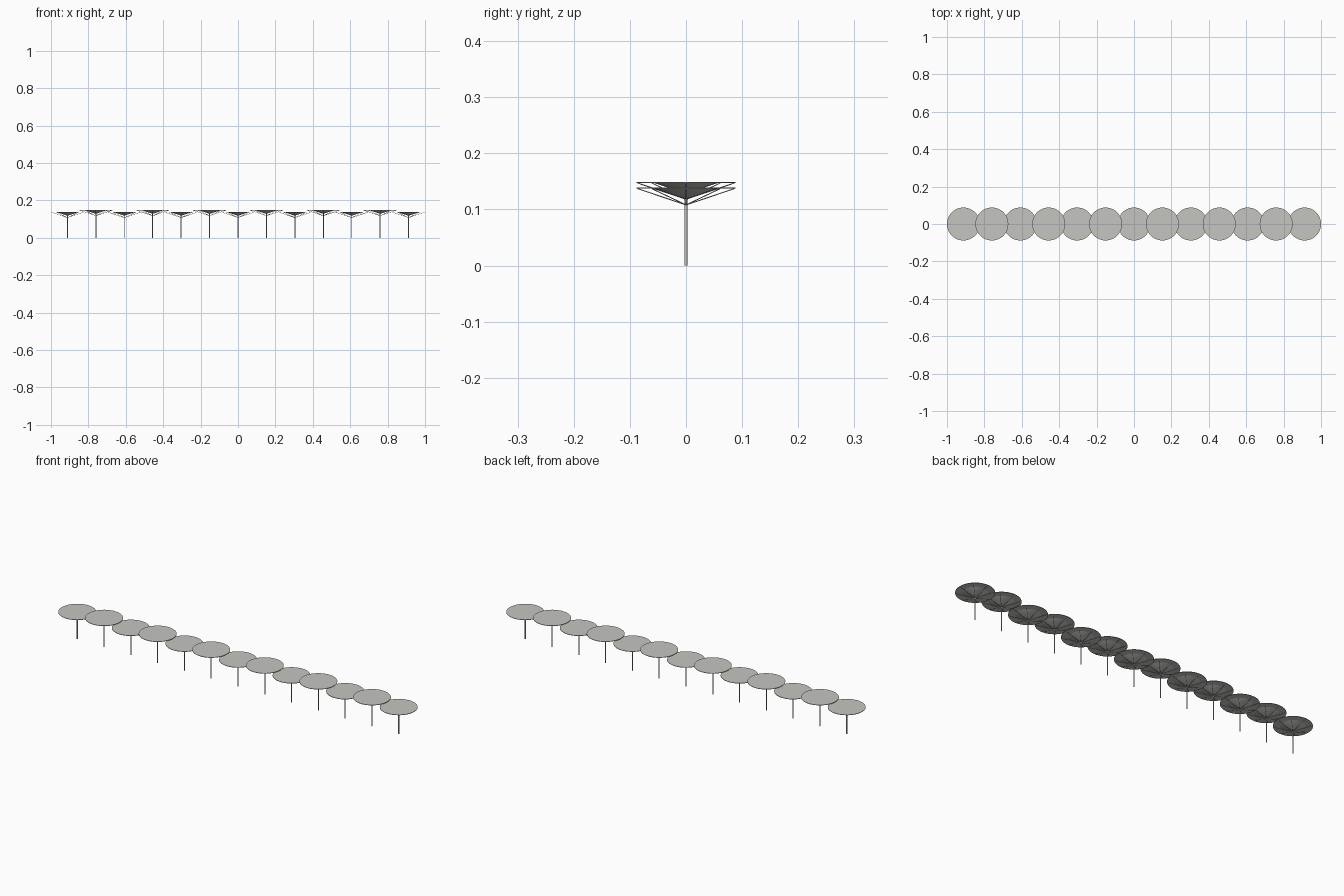
import bpy
import math
from mathutils import Vector

cube = bpy.data.objects.get("Cube")
if cube:
    bpy.data.objects.remove(cube, do_unlink=True)

COUNT = 13
RADIUS = 0.088
SPACING = (2 - 2 * RADIUS) / (COUNT - 1)
RIBS = 8

grey = bpy.data.materials.new("pale_grey")
grey.use_nodes = True
colour = (0.56, 0.56, 0.53, 1)
grey.diffuse_color = colour
grey.node_tree.nodes["Principled BSDF"].inputs["Base Color"].default_value = colour


def finish(name):
    obj = bpy.context.object
    obj.name = name
    obj.data.materials.append(grey)
    bpy.ops.object.shade_smooth_by_angle(angle=math.radians(40))
    return obj


def rod(name, start, end, radius, sides):
    """Straight round bar between two points."""
    start, end = Vector(start), Vector(end)
    axis = end - start
    bpy.ops.mesh.primitive_cylinder_add(
        vertices=sides, radius=radius, depth=axis.length,
        location=(start + end) / 2,
        rotation=axis.to_track_quat("Z", "Y").to_euler())
    return finish(name)


def canopy_unit(index):
    x = (index - (COUNT - 1) / 2) * SPACING
    top = 0.149 if index % 2 else 0.139
    under = top - 0.002

    # Flat round roof
    bpy.ops.mesh.primitive_cylinder_add(
        vertices=64, radius=RADIUS, depth=0.002, location=(x, 0, top - 0.001))
    finish(f"roof_disc_{index}")

    # Shallow inverted cone under the roof
    bpy.ops.mesh.primitive_cone_add(
        vertices=32, radius1=0.002, radius2=0.056, depth=0.018,
        location=(x, 0, under - 0.009))
    finish(f"roof_cone_{index}")

    # Post
    rod(f"post_{index}", (x, 0, 0), (x, 0, under), 0.0025, 12)

    # Struts fanning from the post to the rim
    for k in range(RIBS):
        angle = math.tau * k / RIBS
        reach = RADIUS - 0.002
        rim = (x + reach * math.cos(angle), reach * math.sin(angle), under)
        rod(f"strut_{index}_{k}", (x, 0, top - 0.031), rim, 0.0009, 6)


for i in range(COUNT):
    canopy_unit(i)
